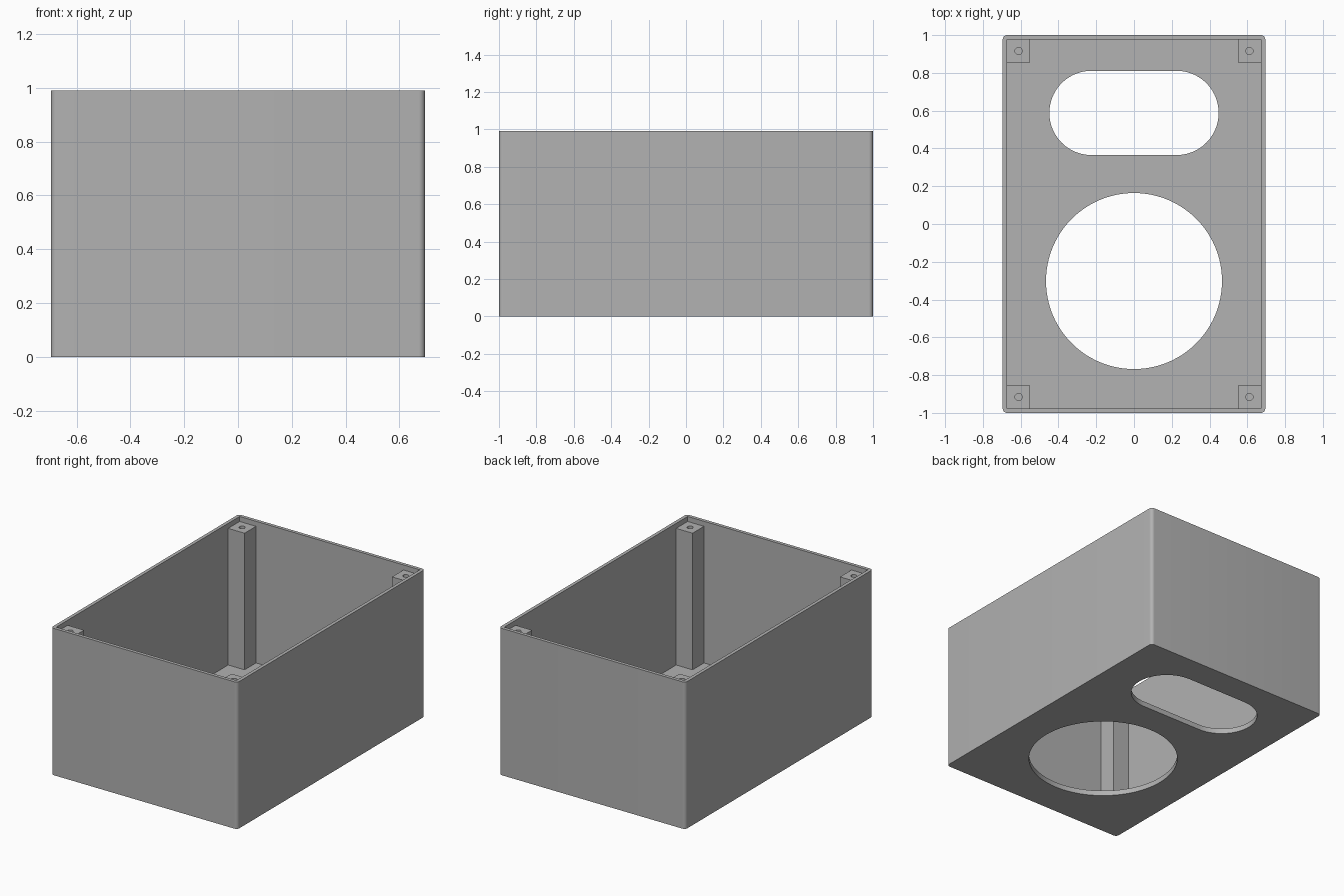
import bpy
import bmesh
from math import pi, cos, sin

if "Cube" in bpy.data.objects:
    bpy.data.objects.remove(bpy.data.objects["Cube"], do_unlink=True)

# Overall dimensions
HX, HY, HEIGHT = 0.695, 1.0, 0.99
WALL, FLOOR, RECESS = 0.023, 0.035, 0.034
POST, HOLE_R, HOLE_DEPTH = 0.122, 0.019, 0.3
POST_TOP = HEIGHT - RECESS

grey = bpy.data.materials.new("plain_grey")
grey.use_nodes = True
colour = (0.445, 0.445, 0.445, 1)
grey.diffuse_color = colour
grey.node_tree.nodes["Principled BSDF"].inputs["Base Color"].default_value = colour


def rounded_outline(cx, cy, hx, hy, r, steps):
    """Rounded rectangle; a zero radius gives plain corners."""
    if r == 0:
        steps = 0
    points = []
    for q, (sx, sy) in enumerate([(1, 1), (-1, 1), (-1, -1), (1, -1)]):
        for i in range(steps + 1):
            a = (q + i / max(steps, 1)) * pi / 2
            points.append((cx + sx * (hx - r) + r * cos(a),
                           cy + sy * (hy - r) + r * sin(a)))
    return points


def circle_outline(cx, cy, r, sides):
    return [(cx + r * cos(2 * pi * i / sides), cy + r * sin(2 * pi * i / sides))
            for i in range(sides)]


def prism(name, outline, z0, z1):
    """Extrude an outline upward into a closed solid."""
    bm = bmesh.new()
    base = bm.faces.new([bm.verts.new((x, y, z0)) for x, y in outline])
    top = bmesh.ops.extrude_face_region(bm, geom=[base])["geom"]
    verts = [g for g in top if isinstance(g, bmesh.types.BMVert)]
    bmesh.ops.translate(bm, verts=verts, vec=(0, 0, z1 - z0))
    bmesh.ops.remove_doubles(bm, verts=bm.verts, dist=1e-5)
    bmesh.ops.recalc_face_normals(bm, faces=bm.faces)
    mesh = bpy.data.meshes.new(name)
    bm.to_mesh(mesh)
    bm.free()
    mesh.materials.append(grey)
    obj = bpy.data.objects.new(name, mesh)
    bpy.context.collection.objects.link(obj)
    return obj


def cut(target, cutter):
    """Subtract the cutter from the target and discard it."""
    bpy.context.view_layer.objects.active = target
    mod = target.modifiers.new("cut", "BOOLEAN")
    mod.operation, mod.solver, mod.object = "DIFFERENCE", "EXACT", cutter
    bpy.ops.object.modifier_apply(modifier=mod.name)
    bpy.data.objects.remove(cutter, do_unlink=True)


def smooth(obj):
    bpy.ops.object.select_all(action="DESELECT")
    obj.select_set(True)
    bpy.context.view_layer.objects.active = obj
    bpy.ops.object.shade_smooth_by_angle(angle=pi / 6)


# Open-topped enclosure with a round and an oblong opening in the floor
box = prism("enclosure", rounded_outline(0, 0, HX, HY, 0.023, 8), 0, HEIGHT)
inner_x, inner_y = HX - WALL, HY - WALL
cut(box, prism("cavity", rounded_outline(0, 0, inner_x, inner_y, 0, 0), FLOOR, HEIGHT + 0.1))
cut(box, prism("round_opening", circle_outline(0, -0.302, 0.466, 96), -0.1, 0.1))
cut(box, prism("oblong_opening",
               rounded_outline(0, 0.588, 0.448, 0.223, 0.2229, 24), -0.1, 0.1))
smooth(box)

# Corner screw posts with blind pilot holes
for side, sx in (("left", 1), ("right", -1)):
    for end, sy in (("front", -1), ("back", 1)):
        cx, cy = sx * (inner_x - POST / 2), sy * (inner_y - POST / 2)
        post = prism(f"{end}_{side}_post",
                     rounded_outline(cx, cy, POST / 2, POST / 2, 0, 0), FLOOR, POST_TOP)
        cut(post, prism("pilot_hole", circle_outline(cx, cy, HOLE_R, 32),
                        POST_TOP - HOLE_DEPTH, POST_TOP + 0.1))
        smooth(post)
